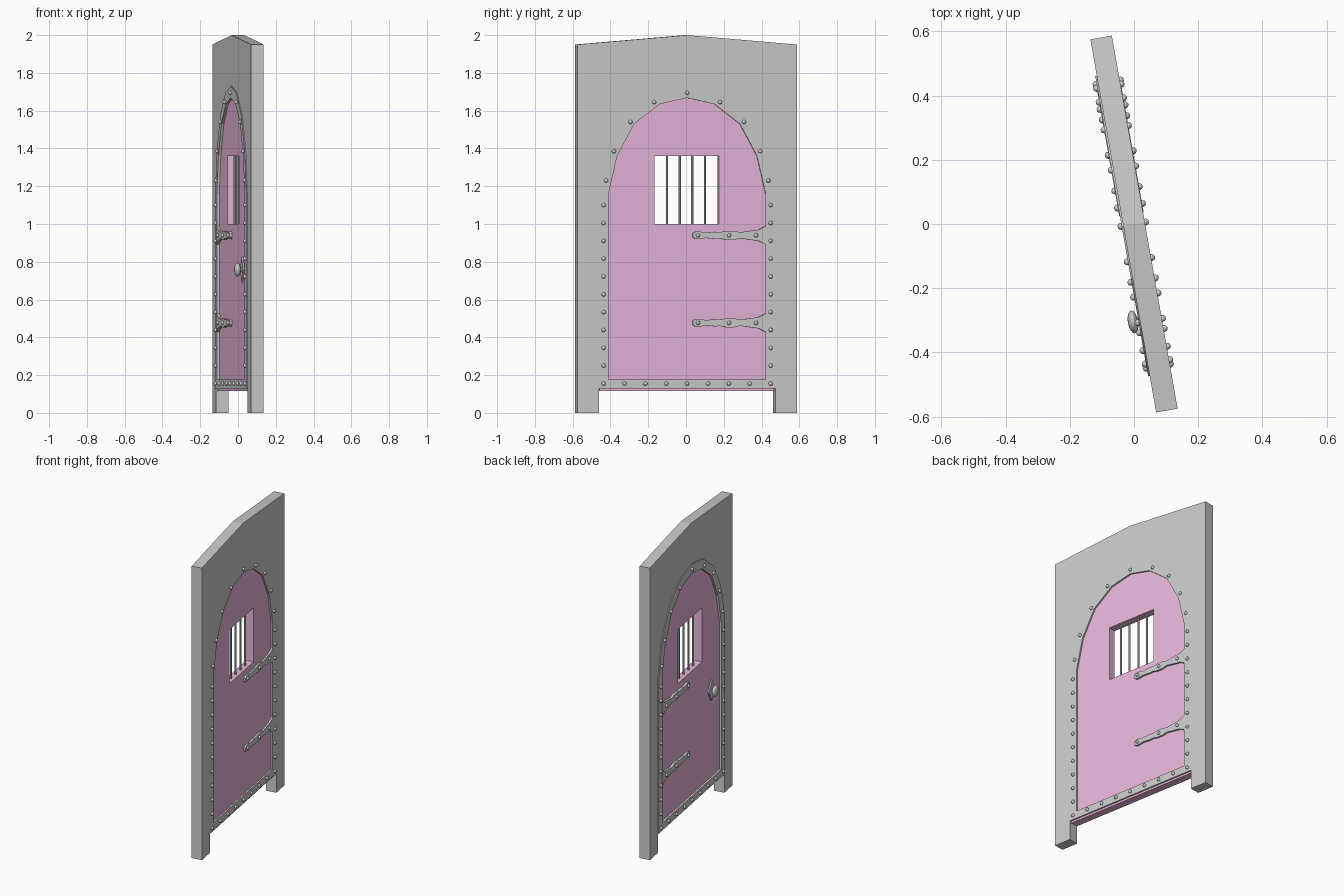
import bpy, bmesh, math
from mathutils import Matrix

if "Cube" in bpy.data.objects:
    bpy.data.objects.remove(bpy.data.objects["Cube"])

TURN = math.radians(10)      # whole door is turned about z
pink = bpy.data.materials.new("pink_paint")
pink.diffuse_color = (0.8, 0.47, 0.7, 1)
pink.use_nodes = True
pink.node_tree.nodes["Principled BSDF"].inputs["Base Color"].default_value = pink.diffuse_color


def finish(name, bm, mat=None, smooth=False):
    bmesh.ops.recalc_face_normals(bm, faces=bm.faces[:])
    for f in bm.faces:
        f.smooth = smooth
    me = bpy.data.meshes.new(name)
    bm.to_mesh(me)
    bm.free()
    ob = bpy.data.objects.new(name, me)
    bpy.context.collection.objects.link(ob)
    ob.rotation_euler.z = TURN
    if mat:
        me.materials.append(mat)
    return ob


def prism(name, pts, x0, x1, mat=None):
    """Extrude an outline given in (width, height) from x0 to x1."""
    bm = bmesh.new()
    a = [bm.verts.new((x0, y, z)) for y, z in pts]
    b = [bm.verts.new((x1, y, z)) for y, z in pts]
    bm.faces.new(a)
    bm.faces.new(b[::-1])
    for i in range(len(a)):
        j = (i + 1) % len(a)
        bm.faces.new((a[i], b[i], b[j], a[j]))
    return finish(name, bm, mat)


def mirrored(half):
    """Right half from the bottom to the apex, mirrored to a full outline."""
    return half + [(-y, z) for y, z in reversed(half) if y > 0]


inner = mirrored([(0.422, 0.178), (0.422, 1.16), (0.376, 1.36),
                  (0.284, 1.53), (0.147, 1.635), (0, 1.668)])
outer = mirrored([(0.475, 0.128), (0.475, 1.17), (0.425, 1.39),
                  (0.321, 1.577), (0.166, 1.694), (0, 1.73)])

# surrounding wall frame with arched opening
frame_pts = ([(0.475, 0)] + outer + [(-0.475, 0), (-0.59, 0), (-0.59, 1.95),
             (0, 2.0), (0.59, 1.95), (0.59, 0)])
prism("wall_frame", frame_pts, -0.034, 0.034)

# metal trim ring round the door
bm = bmesh.new()
loops = [[bm.verts.new((x, y, z)) for y, z in pts]
         for x, pts in ((-0.039, outer), (0.034, outer), (0.034, inner), (-0.039, inner))]
n = len(inner)
for k in range(4):
    p, q = loops[k], loops[(k + 1) % 4]
    for i in range(n):
        j = (i + 1) % n
        bm.faces.new((p[i], q[i], q[j], p[j]))
finish("door_trim", bm)

# painted door panel with a cut window
mid = [((a[0] + b[0]) / 2, (a[1] + b[1]) / 2) for a, b in zip(inner, outer)]
mid[0], mid[-1] = (0.47, 0.115), (-0.47, 0.115)
panel = prism("door_panel", mid, -0.026, 0.024, pink)
W = 0.173
cutter = prism("window_cutter", [(-W, 1.0), (W, 1.0), (W, 1.36), (-W, 1.36)], -0.1, 0.1)
cutter.hide_render = True
mod = panel.modifiers.new("window", 'BOOLEAN')
mod.object = cutter
mod.solver = 'EXACT'
bpy.context.view_layer.objects.active = panel
bpy.context.view_layer.update()
bpy.ops.object.modifier_apply(modifier=mod.name)
bpy.data.objects.remove(cutter)

# window bars
bm = bmesh.new()
for y in (-0.102, -0.034, 0.034, 0.102):
    bmesh.ops.create_cone(bm, cap_ends=True, segments=8, radius1=0.006, radius2=0.006,
                          depth=0.37, matrix=Matrix.Translation((0, y, 1.18)))
finish("window_bars", bm)

# strap hinges on both faces
strap = [(0.03, 0.010), (0.045, 0.020), (0.07, 0.020), (0.10, 0.014), (0.15, 0.019),
         (0.18, 0.017), (0.21, 0.024), (0.25, 0.024), (0.285, 0.016), (0.34, 0.024),
         (0.385, 0.030), (0.425, 0.050)]
for z in (0.94, 0.477):
    pts = [(y, z - h) for y, h in strap] + [(y, z + h) for y, h in reversed(strap)]
    prism("strap_hinge", pts, 0.022, 0.036)
    prism("strap_hinge", pts, -0.041, -0.024)

# rivets on trim and hinges, both faces
spots = [(0, 1.695)]
for s in (-1, 1):
    spots += [(s * y, z) for y, z in ((0.177, 1.645), (0.305, 1.54), (0.393, 1.385), (0.436, 1.23))]
    spots += [(s * 0.449, 0.25 + 0.0944 * i) for i in range(10)]
spots += [(-0.449 + 0.1122 * i, 0.155) for i in range(9)]
hinge_spots = [(y, z) for z in (0.94, 0.477) for y in (0.058, 0.225, 0.37)]
bm = bmesh.new()
for pts, front, back in ((spots, 0.036, -0.041), (hinge_spots, 0.037, -0.042)):
    for y, z in pts:
        for x in (front, back):
            bmesh.ops.create_uvsphere(bm, u_segments=10, v_segments=6, radius=0.011,
                                      matrix=Matrix.Translation((x, y, z)))
finish("rivets", bm, smooth=True)

# door knob with its plate and neck
KY, KZ = -0.3, 0.758
prism("knob_plate", [(KY, KZ - 0.07), (KY + 0.045, KZ), (KY, KZ + 0.07), (KY - 0.045, KZ)],
      -0.034, -0.024)
bm = bmesh.new()
bmesh.ops.create_cone(bm, cap_ends=True, segments=12, radius1=0.012, radius2=0.012, depth=0.03,
                      matrix=Matrix.Translation((-0.042, KY, KZ)) @ Matrix.Rotation(math.pi / 2, 4, 'Y'))
bmesh.ops.create_uvsphere(bm, u_segments=16, v_segments=10, radius=0.036,
                          matrix=Matrix.Translation((-0.056, KY, KZ)) @ Matrix.Diagonal((0.45, 1, 1, 1)))
finish("door_knob", bm, smooth=True)
